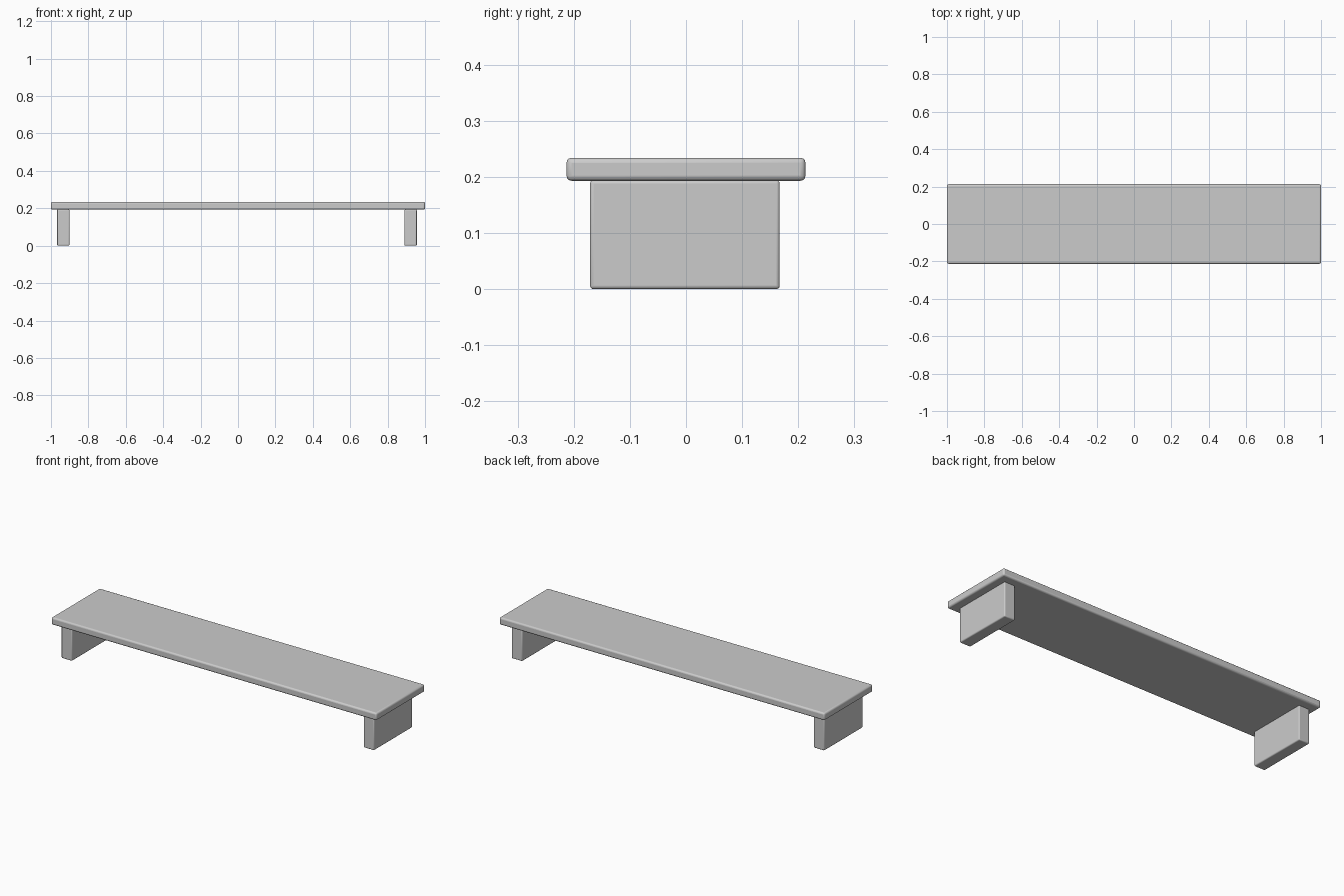
import bpy

if "Cube" in bpy.data.objects:
    bpy.data.objects.remove(bpy.data.objects["Cube"])


def rounded_box(name, lo, hi, radius, segments=3):
    """Box between two corners with rounded edges."""
    bpy.ops.mesh.primitive_cube_add(size=1, location=[(a + b) / 2 for a, b in zip(lo, hi)])
    obj = bpy.context.object
    obj.name = name
    obj.scale = [b - a for a, b in zip(lo, hi)]
    bpy.ops.object.transform_apply(location=False, rotation=False, scale=True)
    bevel = obj.modifiers.new("Rounded edges", 'BEVEL')
    bevel.width = radius
    bevel.segments = segments
    bpy.ops.object.shade_smooth_by_angle()
    return obj


# Long flat board
rounded_box("shelf_board", (-1, -0.213, 0.193), (1, 0.213, 0.234), 0.009)

# Slab supports near both ends
for name, x in (("left_support", -0.934), ("right_support", 0.923)):
    rounded_box(name, (x - 0.033, -0.171, 0), (x + 0.033, 0.167, 0.194), 0.006)
